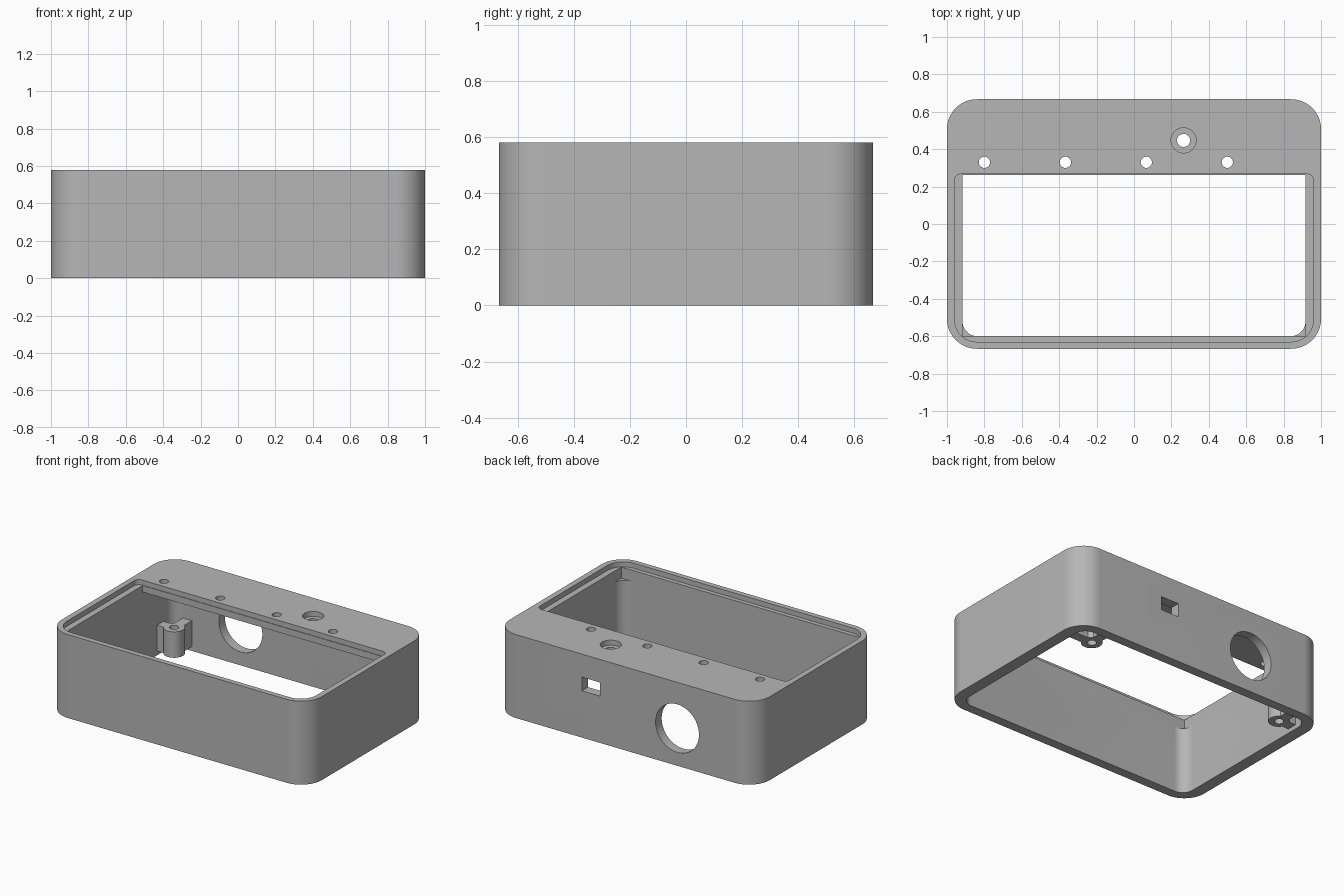
import bpy, bmesh
from math import cos, sin, pi
from mathutils import Matrix, Vector

old = bpy.data.objects.get("Cube")
if old:
    bpy.data.objects.remove(old, do_unlink=True)

grey = bpy.data.materials.new("plain grey")
grey.use_nodes = True
colour = (0.47, 0.47, 0.47, 1)
grey.diffuse_color = colour
grey.node_tree.nodes["Principled BSDF"].inputs["Base Color"].default_value = colour


def add(name, bm):
    bmesh.ops.recalc_face_normals(bm, faces=bm.faces)
    mesh = bpy.data.meshes.new(name)
    bm.to_mesh(mesh)
    bm.free()
    mesh.materials.append(grey)
    ob = bpy.data.objects.new(name, mesh)
    bpy.context.collection.objects.link(ob)
    return ob


def slab(name, x0, x1, y0, y1, z0, z1, front=0, back=0, steps=14):
    """Upright block whose front and back corners have their own radius."""
    corners = [(x1, y1, back, 0), (x0, y1, back, 1), (x0, y0, front, 2), (x1, y0, front, 3)]
    bm = bmesh.new()
    ring = []
    for x, y, r, quarter in corners:
        cx = x - r if x == x1 else x + r
        cy = y - r if y == y1 else y + r
        count = steps if r else 0
        for i in range(count + 1):
            a = pi / 2 * (quarter + i / max(count, 1))
            ring.append(bm.verts.new((cx + r * cos(a), cy + r * sin(a), z0)))
    face = bm.faces.new(ring)
    out = bmesh.ops.extrude_face_region(bm, geom=[face])
    top = [v for v in out["geom"] if isinstance(v, bmesh.types.BMVert)]
    bmesh.ops.translate(bm, verts=top, vec=(0, 0, z1 - z0))
    return add(name, bm)


def rod(name, centre, radius, length, along_y=False, sides=48):
    bm = bmesh.new()
    turn = Matrix.Rotation(pi / 2, 4, "X") if along_y else Matrix()
    bmesh.ops.create_cone(bm, cap_ends=True, segments=sides, radius1=radius, radius2=radius,
                          depth=length, matrix=Matrix.Translation(Vector(centre)) @ turn)
    return add(name, bm)


def combine(ob, tool, operation="DIFFERENCE"):
    tool.hide_render = True
    mod = ob.modifiers.new("cut", "BOOLEAN")
    mod.operation, mod.solver, mod.object = operation, "EXACT", tool
    bpy.context.view_layer.objects.active = ob
    bpy.ops.object.modifier_apply(modifier=mod.name)
    bpy.data.objects.remove(tool, do_unlink=True)


def smooth(ob):
    bpy.ops.object.select_all(action="DESELECT")
    ob.select_set(True)
    bpy.context.view_layer.objects.active = ob
    bpy.ops.object.shade_smooth_by_angle()


H = 0.58

# Outer shell, open underneath
case = slab("case_shell", -1, 1, -0.667, 0.667, 0, H, 0.16, 0.16, 20)
combine(case, slab("cavity", -0.917, 0.917, -0.6, 0.6, -0.1, 0.5, 0.08, 0.08))

# Window with square corners, and the shallow panel seat around it
combine(case, slab("window", -0.917, 0.917, -0.6, 0.263, 0.467, 0.7))
combine(case, slab("panel_seat", -0.96, 0.96, -0.63, 0.267, 0.545, 0.7, 0.12, 0.035))

# Row of indicator holes and the counterbored button hole
for i in range(4):
    combine(case, rod("indicator_hole", (-0.8 + 0.433 * i, 0.33, H), 0.03, 0.4))
combine(case, rod("button_hole", (0.265, 0.447, H), 0.035, 0.4))
combine(case, rod("button_counterbore", (0.265, 0.447, H), 0.067, 0.07))

# Cable openings in the back wall
combine(case, rod("round_port", (-0.4, 0.65, 0.26), 0.167, 0.3, True, 64))
combine(case, slab("socket_port", 0.195, 0.333, 0.5, 0.8, 0.325, 0.42))
smooth(case)

# Screw bosses, ribbed to the side and back walls
for name, x, side in (("right_boss", -0.81, -1), ("left_boss", 0.73, 1)):
    y, low, high, half = 0.455, 0.03, 0.21, 0.035
    boss = rod(name, (x, y, (low + high) / 2), 0.068, high - low)
    wall = side * 0.93
    combine(boss, slab("side_rib", min(x, wall), max(x, wall), y - half, y + half, low, high), "UNION")
    combine(boss, slab("back_rib", x - half, x + half, y, 0.61, low, high), "UNION")
    combine(boss, rod("screw_hole", (x, y, low), 0.03, 0.6))
    smooth(boss)
